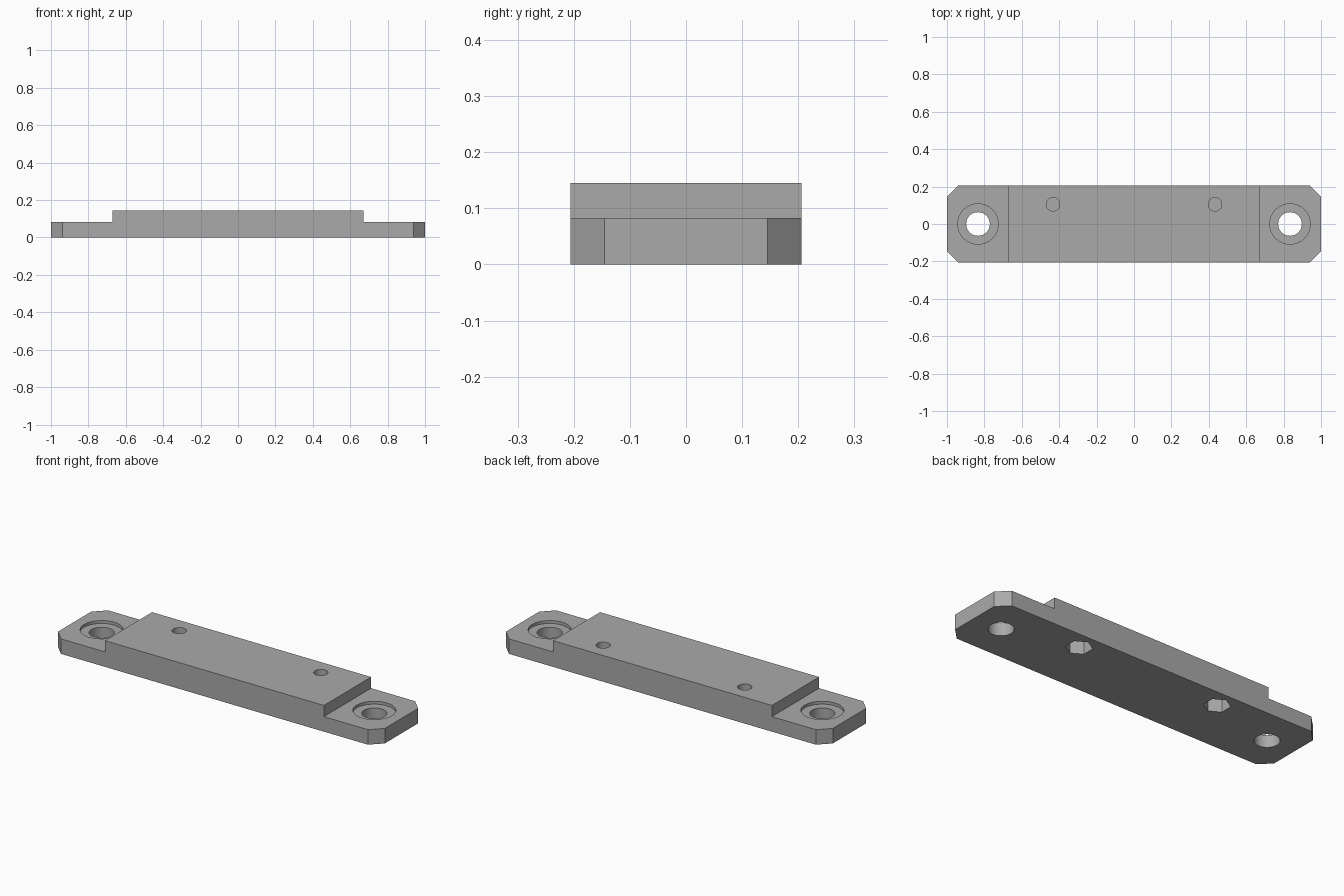
import bpy, bmesh, math

if "Cube" in bpy.data.objects:
    bpy.data.objects.remove(bpy.data.objects["Cube"])

LENGTH, WIDTH, CHAMFER = 1.0, 0.206, 0.061   # half sizes
TAB_TOP, TOP, STEP_X = 0.083, 0.145, 0.67

grey = bpy.data.materials.new("plain grey")
grey.diffuse_color = (0.4, 0.4, 0.4, 1)
grey.use_nodes = True
grey.node_tree.nodes["Principled BSDF"].inputs["Base Color"].default_value = grey.diffuse_color


def prism(name, points, z0, z1):
    """Extrude a flat outline from z0 to z1."""
    bm = bmesh.new()
    face = bm.faces.new([bm.verts.new((x, y, z0)) for x, y in points])
    new = bmesh.ops.extrude_face_region(bm, geom=[face])["geom"]
    bmesh.ops.translate(bm, vec=(0, 0, z1 - z0),
                        verts=[v for v in new if isinstance(v, bmesh.types.BMVert)])
    bmesh.ops.recalc_face_normals(bm, faces=bm.faces)
    mesh = bpy.data.meshes.new(name)
    bm.to_mesh(mesh)
    bm.free()
    mesh.materials.append(grey)
    obj = bpy.data.objects.new(name, mesh)
    bpy.context.collection.objects.link(obj)
    return obj


def circle(x, y, r, n, turn=0.0):
    return [(x + r * math.cos(turn + math.tau * i / n),
             y + r * math.sin(turn + math.tau * i / n)) for i in range(n)]


def cut(target, cutter):
    mod = target.modifiers.new("cut", "BOOLEAN")
    mod.operation, mod.solver, mod.object = "DIFFERENCE", "EXACT", cutter
    bpy.context.view_layer.objects.active = target
    bpy.ops.object.modifier_apply(modifier=mod.name)
    bpy.data.objects.remove(cutter)


# Bar with chamfered corners
a, b = LENGTH - CHAMFER, WIDTH - CHAMFER
bar = prism("mounting_bar", [(-a, -WIDTH), (a, -WIDTH), (LENGTH, -b), (LENGTH, b),
                             (a, WIDTH), (-a, WIDTH), (-LENGTH, b), (-LENGTH, -b)], 0, TOP)

for s in (-1, 1):
    # Lowered end tabs
    x0, x1 = sorted((s * STEP_X, s * 1.2))
    cut(bar, prism("tab_cutter", [(x0, -1), (x1, -1), (x1, 1), (x0, 1)], TAB_TOP, 1))
    # Counterbored mounting holes
    cut(bar, prism("hole_cutter", circle(s * 0.834, 0, 0.063, 64), -0.1, 0.2))
    cut(bar, prism("counterbore_cutter", circle(s * 0.834, 0, 0.108, 64), TAB_TOP - 0.016, 0.2))
    # Screw holes above hexagonal nut pockets, with a thin web between
    cut(bar, prism("screw_cutter", circle(s * 0.433, 0.105, 0.036, 48), 0.095, 0.2))
    cut(bar, prism("nut_cutter", circle(s * 0.433, 0.105, 0.067, 6, math.pi / 2), -0.1, 0.085))

bpy.ops.object.select_all(action="DESELECT")
bar.select_set(True)
bpy.context.view_layer.objects.active = bar
bpy.ops.object.shade_smooth_by_angle(angle=math.radians(30))
